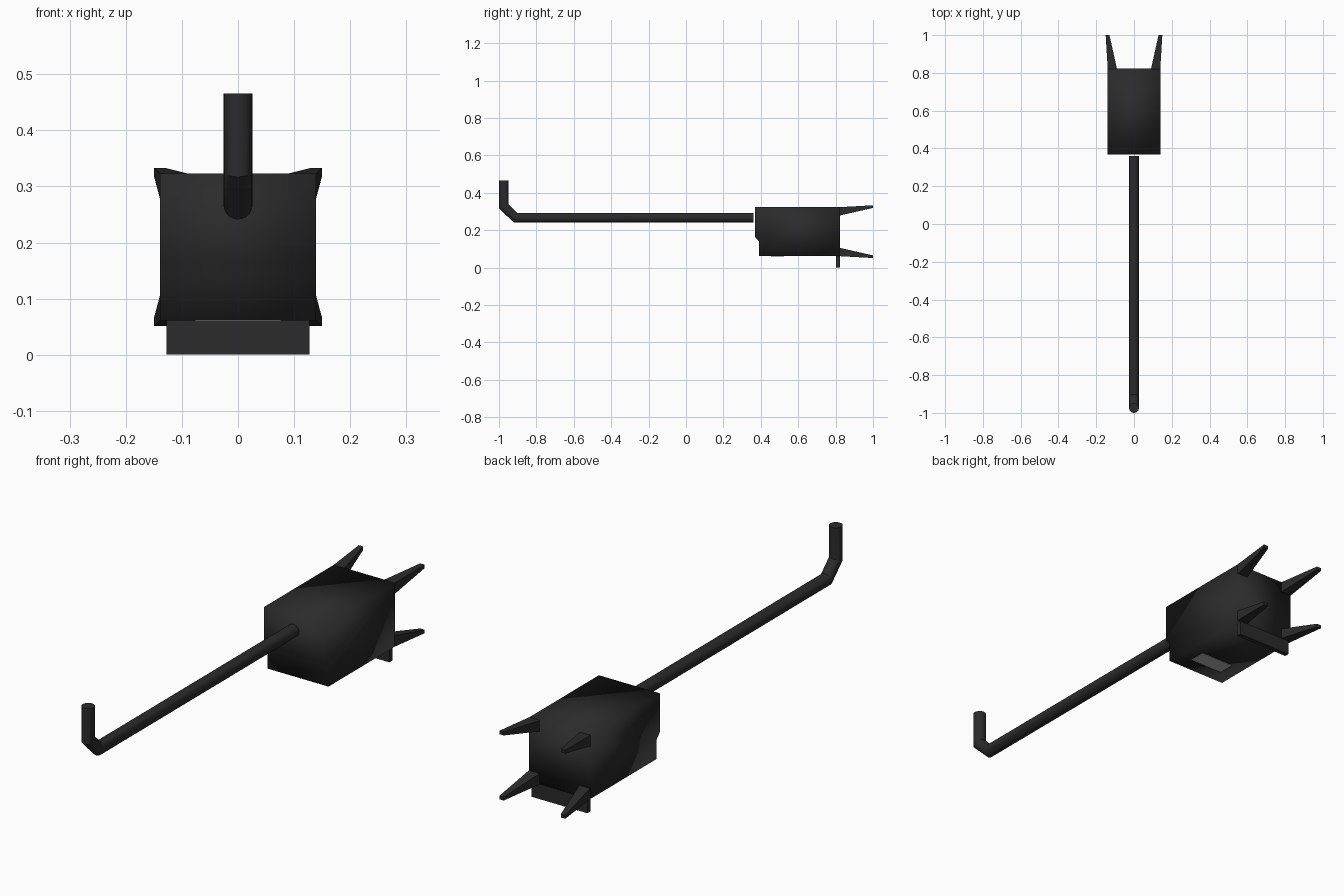
import bpy, bmesh, math
from mathutils import Vector

if "Cube" in bpy.data.objects:
    bpy.data.objects.remove(bpy.data.objects["Cube"])


def material(name, value):
    m = bpy.data.materials.new(name)
    m.use_nodes = True
    col = (value, value, value, 1)
    m.diffuse_color = col
    m.node_tree.nodes["Principled BSDF"].inputs["Base Color"].default_value = col
    return m


black = material("black metal", 0.024)
grey = material("light grey", 0.45)


def loft(name, rings, mat, smooth=None):
    """Skin a row of equal-length rings and cap both ends."""
    bm = bmesh.new()
    loops = [[bm.verts.new(p) for p in ring] for ring in rings]
    for a, b in zip(loops, loops[1:]):
        for i in range(len(a)):
            j = (i + 1) % len(a)
            bm.faces.new((a[i], a[j], b[j], b[i]))
    bm.faces.new(loops[0])
    bm.faces.new(loops[-1])
    bmesh.ops.recalc_face_normals(bm, faces=bm.faces)
    me = bpy.data.meshes.new(name)
    bm.to_mesh(me)
    bm.free()
    me.materials.append(mat)
    ob = bpy.data.objects.new(name, me)
    bpy.context.collection.objects.link(ob)
    if smooth:
        bpy.ops.object.select_all(action="DESELECT")
        ob.select_set(True)
        bpy.context.view_layer.objects.active = ob
        bpy.ops.object.shade_smooth_by_angle(angle=math.radians(smooth))
    return ob


def rect(x0, x1, y, z0, z1):
    return [(x0, y, z0), (x1, y, z0), (x1, y, z1), (x0, y, z1)]


# Body: side profile with a stepped lower front, fully soft shaded
profile = [(0.368, 0.323), (0.368, 0.165), (0.39, 0.14),
           (0.39, 0.061), (0.823, 0.061), (0.823, 0.323)]
loft("body", [[(x, y, z) for y, z in profile] for x in (-0.139, 0.139)], black, 180)

# Rod: each ring is given by its outer and inner point in the side plane
bends = [((0.36, 0.241), (0.36, 0.293)), ((-0.921, 0.241), (-0.903, 0.293)),
         ((-1.0, 0.317), (-0.948, 0.337)), ((-1.0, 0.466), (-0.948, 0.466))]
radius, sides = 0.026, 20
rings = []
for outer, inner in bends:
    o, n = Vector((0, *outer)), Vector((0, *inner))
    mid, half = (o + n) / 2, (n - o) / 2
    rings.append([mid + half * math.sin(t) + Vector((radius * math.cos(t), 0, 0))
                  for t in (2 * math.pi * i / sides for i in range(sides))])
loft("rod", rings, black, 30)

# Four tapered prongs splaying from the back corners
middle = 0.192
for side, sx in (("left", 1), ("right", -1)):
    for level, sz in (("upper", 1), ("lower", -1)):
        base = rect(0.09 * sx, 0.139 * sx, 0.82, middle + 0.086 * sz, middle + 0.131 * sz)
        tip = rect(0.13 * sx, 0.15 * sx, 1.0, middle + 0.127 * sz, middle + 0.141 * sz)
        loft(f"{level}_{side}_prong", [base, tip], black)

# Lip hanging under the back edge
loft("back_lip", [rect(-0.127, 0.127, y, 0, 0.07) for y in (0.803, 0.823)], black)

# Pale plate on the underside
loft("underside_plate", [rect(-0.077, 0.077, y, 0.059, 0.063) for y in (0.455, 0.525)], grey)
